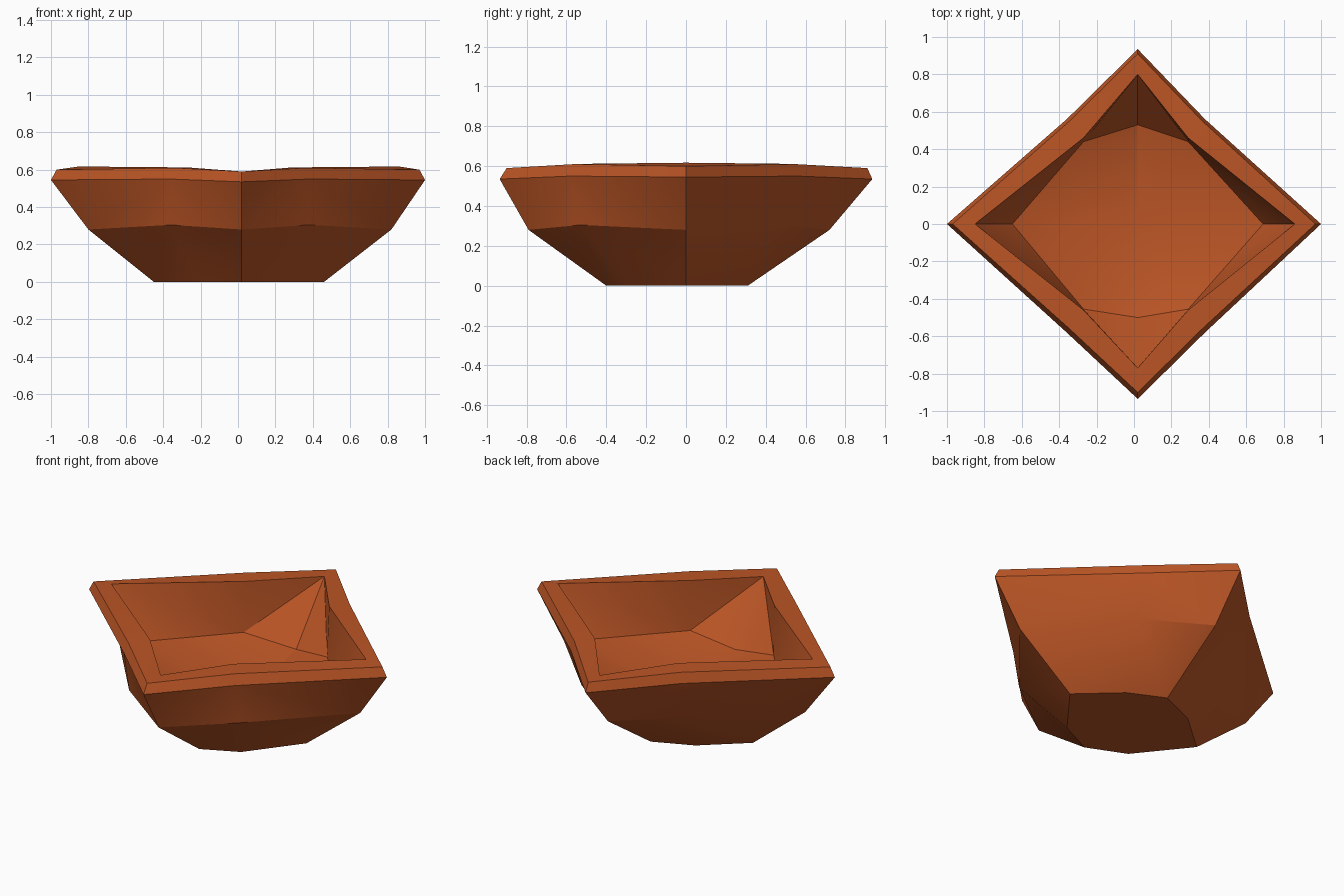
import bpy
import bmesh
import math

if "Cube" in bpy.data.objects:
    bpy.data.objects.remove(bpy.data.objects["Cube"])

# Each loop: east, north, west, south reach | z of east/west and north/south corners |
# diagonal points: x, y back, y front, z
LOOPS = [
    (0.46, 0.31, -0.45, -0.40, 0.00, 0.00, 0.22, 0.21, -0.30, 0.00),    # foot
    (0.82, 0.72, -0.80, -0.79, 0.28, 0.28, 0.37, 0.46, -0.53, 0.305),   # belly
    (1.00, 0.935, -1.00, -0.935, 0.545, 0.535, 0.37, 0.56, -0.58, 0.55),  # rim underside
    (0.97, 0.91, -0.97, -0.90, 0.60, 0.59, 0.355, 0.55, -0.56, 0.61),   # rim top, outer
    (0.86, 0.80, -0.85, -0.77, 0.617, 0.59, 0.28, 0.46, -0.46, 0.612),  # opening
    (0.69, 0.53, -0.65, -0.50, 0.32, 0.25, 0.28, 0.44, -0.455, 0.31),   # inner floor edge
]
MID_X = 0.02


def loop_points(e, n, w, s, zx, zy, dx, dn, ds, zd):
    """Eight points, counter-clockwise from the east corner."""
    return [(e, 0, zx), (dx + 0.01, dn, zd), (MID_X, n, zy), (0.01 - dx, dn, zd),
            (w, 0, zx), (0.01 - dx, ds, zd), (MID_X, s, zy), (dx + 0.01, ds, zd)]


bm = bmesh.new()
rings = [[bm.verts.new(p) for p in loop_points(*lp)] for lp in LOOPS]

# Underside of the foot
bm.faces.new(rings[0][::-1])

# Outer walls, rim and inner walls: triangles fan out from the upper diagonal points
for lower, upper in zip(rings, rings[1:]):
    for i in range(8):
        j = (i + 1) % 8
        a, b, c, d = lower[i], lower[j], upper[j], upper[i]
        if i % 2 == 0:
            bm.faces.new((a, b, c))
            bm.faces.new((a, c, d))
        else:
            bm.faces.new((a, b, d))
            bm.faces.new((b, c, d))

# Shallow inner floor meeting at one low point
centre = bm.verts.new((MID_X, 0, 0.13))
for i in range(8):
    bm.faces.new((rings[-1][i], rings[-1][(i + 1) % 8], centre))

bmesh.ops.recalc_face_normals(bm, faces=bm.faces)
mesh = bpy.data.meshes.new("square_bowl")
bm.to_mesh(mesh)
bm.free()

clay = bpy.data.materials.new("terracotta")
clay.diffuse_color = (0.50, 0.092, 0.019, 1)
clay.use_nodes = True
clay.node_tree.nodes["Principled BSDF"].inputs["Base Color"].default_value = clay.diffuse_color
mesh.materials.append(clay)

bowl = bpy.data.objects.new("square_bowl", mesh)
bpy.context.collection.objects.link(bowl)
bpy.context.view_layer.objects.active = bowl
bowl.select_set(True)
bpy.ops.object.shade_smooth_by_angle(angle=math.radians(30))
